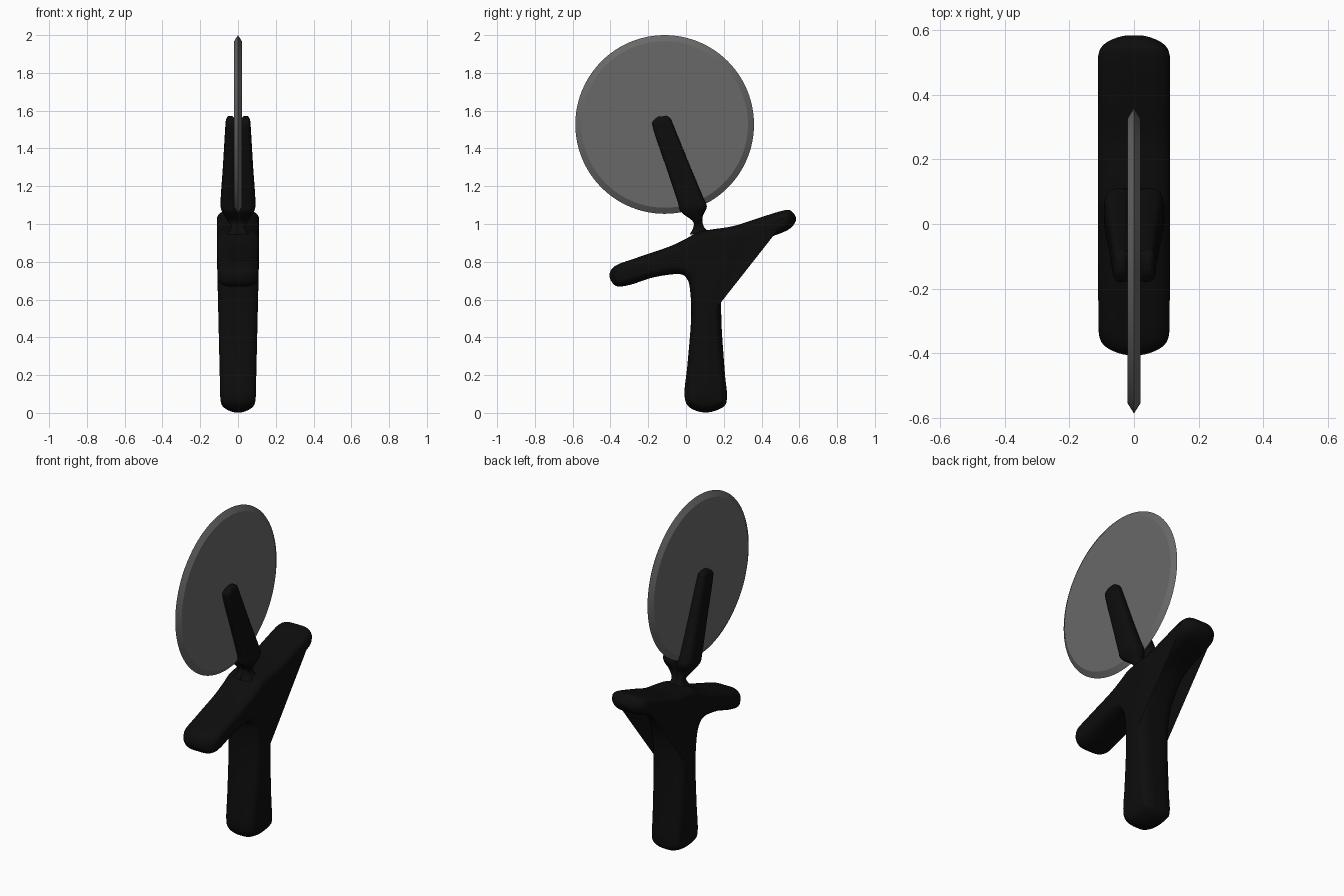
import bpy, bmesh, math

if "Cube" in bpy.data.objects:
    bpy.data.objects.remove(bpy.data.objects["Cube"])


def material(name, value):
    m = bpy.data.materials.new(name)
    m.diffuse_color = (value, value, value, 1)
    m.use_nodes = True
    m.node_tree.nodes["Principled BSDF"].inputs["Base Color"].default_value = m.diffuse_color
    return m


black = material("black plastic", 0.004)
steel = material("dark steel", 0.14)


def spline(points, steps, closed):
    """Catmull-Rom curve through tuples of any length."""
    n, out = len(points), []
    for i in range(n if closed else n - 1):
        ids = [i - 1, i, i + 1, i + 2]
        ids = [k % n if closed else min(max(k, 0), n - 1) for k in ids]
        a, b, c, d = (points[k] for k in ids)
        for s in range(steps):
            t = s / steps
            out.append(tuple(
                0.5 * (2 * q + (r - p) * t + (2 * p - 5 * q + 4 * r - u) * t * t
                       + (3 * q - p - 3 * r + u) * t ** 3)
                for p, q, r, u in zip(a, b, c, d)))
    if not closed:
        out.append(tuple(points[-1]))
    return out


def loft(name, rings, mat, angle):
    """Skin a row of equal closed rings and cap both ends."""
    bm = bmesh.new()
    rows = [[bm.verts.new(p) for p in ring] for ring in rings]
    n = len(rows[0])
    for a, b in zip(rows, rows[1:]):
        for i in range(n):
            j = (i + 1) % n
            bm.faces.new((a[i], a[j], b[j], b[i]))
    caps = [bm.faces.new(rows[0]), bm.faces.new(rows[-1])]
    bmesh.ops.recalc_face_normals(bm, faces=bm.faces[:])
    bmesh.ops.triangulate(bm, faces=caps)
    me = bpy.data.meshes.new(name)
    bm.to_mesh(me)
    bm.free()
    me.materials.append(mat)
    ob = bpy.data.objects.new(name, me)
    bpy.context.collection.objects.link(ob)
    bpy.ops.object.select_all(action='DESELECT')
    ob.select_set(True)
    bpy.context.view_layer.objects.active = ob
    bpy.ops.object.shade_smooth_by_angle(angle=math.radians(angle))
    return ob


# Cutting wheel: flat disc with a sharp bevelled rim
def circle(x, r, n=96):
    return [(x, -0.113 + r * math.cos(2 * math.pi * i / n),
             1.527 + r * math.sin(2 * math.pi * i / n)) for i in range(n)]


loft("cutting_wheel",
     [circle(-0.02, 0.441), circle(0, 0.473), circle(0.02, 0.441)], steel, 20)

# Handle: smooth side outline (y, z), rounded off towards both sides
outline = spline([
    (-0.008, 0.10), (0.018, 0.03), (0.105, 0.002), (0.195, 0.03), (0.217, 0.085),
    (0.205, 0.22), (0.187, 0.50), (0.195, 0.68), (0.245, 0.80), (0.32, 0.878),
    (0.44, 0.928), (0.545, 0.972), (0.583, 1.025), (0.555, 1.07), (0.51, 1.07),
    (0.385, 1.032), (0.255, 0.99), (0.13, 0.97), (0.06, 0.955), (0.0, 0.922),
    (-0.09, 0.88), (-0.25, 0.825), (-0.375, 0.778), (-0.405, 0.725),
    (-0.372, 0.673), (-0.30, 0.677), (-0.17, 0.718), (-0.04, 0.735),
    (0.005, 0.71), (0.022, 0.645), (0.027, 0.50), (0.008, 0.26)], 6, True)


def handle_ring(side, t, inset=0.04, r=0.07):
    ring, n = [], len(outline)
    for i in range(n):
        (y0, z0), (y1, z1) = outline[i - 1], outline[(i + 1) % n]
        ty, tz = y1 - y0, z1 - z0
        ln = math.hypot(ty, tz)
        d = inset * (1 - math.cos(t))
        y = outline[i][0] - tz / ln * d
        z = outline[i][1] + ty / ln * d
        w = 0.092 + 0.02 * min(z / 0.85, 1)
        # narrow towards the two guard tips and the foot
        end = min(max(min(0.585 - y, y + 0.407, z), 0) / 0.08, 1)
        f = (0.04 + 0.07 * math.sqrt(1 - (1 - end) ** 2)) / 0.11
        ring.append((side * f * (w - r + r * math.sin(t)), y, z))
    return ring


ts = [math.pi / 2 * k / 6 for k in range(7)]
loft("handle", [handle_ring(-1, t) for t in reversed(ts)]
     + [handle_ring(1, t) for t in ts], black, 50)

# Fork: two mirrored prongs meeting in a thin neck
# rows: left y, left z, right y, right z, inner x, outer x
prong = spline([
    (-0.145, 1.568, -0.105, 1.572, 0.030, 0.052),
    (-0.168, 1.550, -0.085, 1.560, 0.018, 0.062),
    (-0.175, 1.510, -0.070, 1.530, 0.010, 0.067),
    (-0.105, 1.300, 0.020, 1.310, 0.010, 0.080),
    (-0.045, 1.120, 0.092, 1.140, 0.008, 0.092),
    (-0.028, 1.065, 0.110, 1.090, 0.002, 0.088),
    (0.033, 1.018, 0.087, 1.035, -0.005, 0.058),
    (0.040, 0.985, 0.095, 0.985, -0.010, 0.036),
    (0.020, 0.945, 0.130, 0.950, -0.010, 0.060)], 4, False)


def prong_ring(row, side, n=24):
    yl, zl, yr, zr, xi, xo = row
    ring = []
    for i in range(n):
        a = 2 * math.pi * i / n
        c, s = (math.copysign(abs(v) ** 0.6, v) for v in (math.cos(a), math.sin(a)))
        ring.append((side * ((xi + xo) / 2 + c * (xo - xi) / 2),
                     (yl + yr) / 2 + s * (yr - yl) / 2,
                     (zl + zr) / 2 + s * (zr - zl) / 2))
    return ring


for side, label in ((-1, "left"), (1, "right")):
    loft("fork_prong_" + label, [prong_ring(r, side) for r in prong], black, 50)
